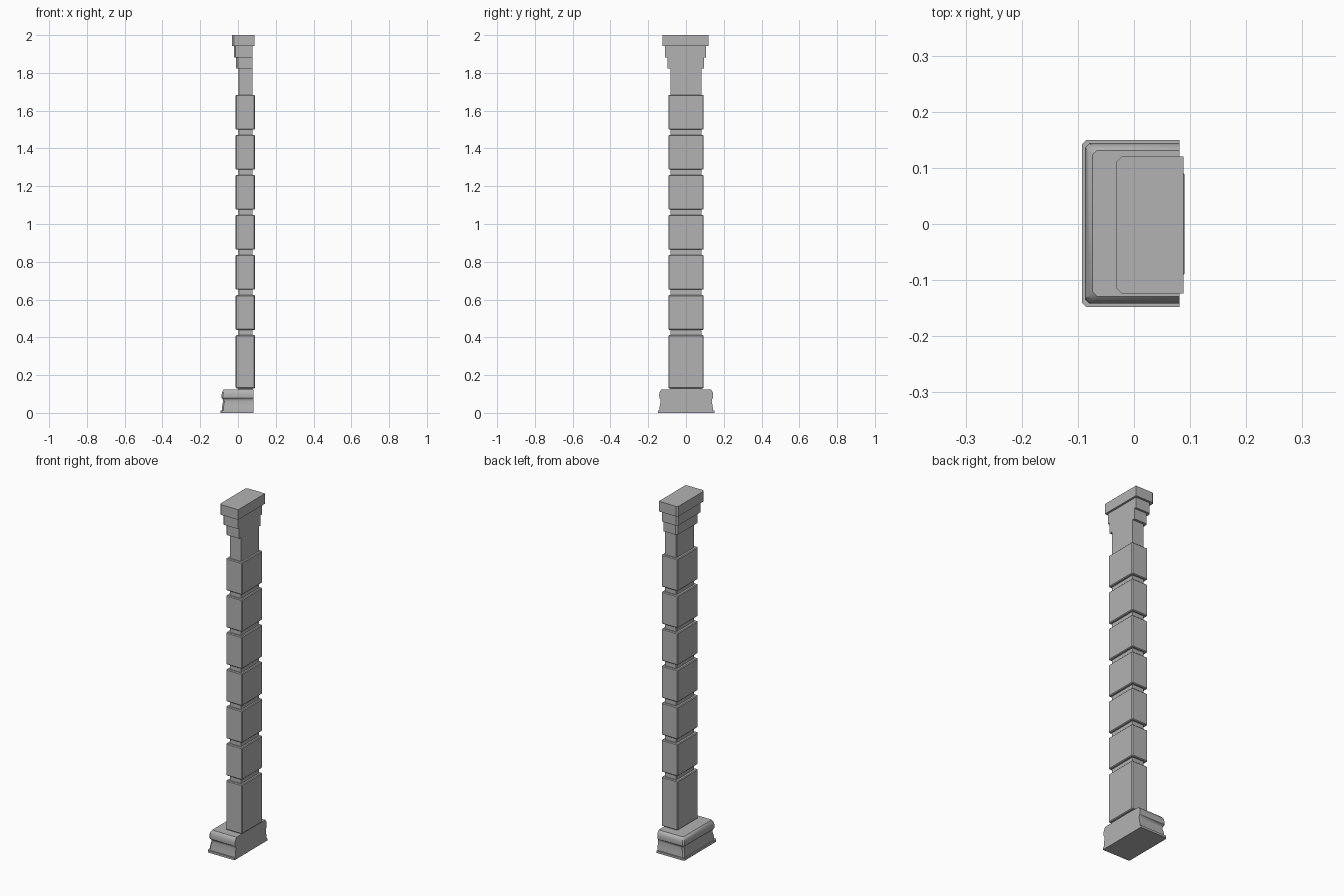
import bpy, bmesh, math

cube = bpy.data.objects.get("Cube")
if cube:
    bpy.data.objects.remove(cube, do_unlink=True)

stone = bpy.data.materials.new("grey stone")
stone.use_nodes = True
grey = (0.45, 0.45, 0.45, 1)
stone.diffuse_color = grey
stone.node_tree.nodes["Principled BSDF"].inputs["Base Color"].default_value = grey


def plan(x0, x1, half, cut, yc):
    """Rectangle with its two -x corners cut off."""
    pts = [(x1, -half), (x1, half), (x0 + cut, half), (x0, half - cut),
           (x0, cut - half), (x0 + cut, -half)]
    return [(x, y + yc) for x, y in pts]


def loft(name, sections, yc=0.0, smooth=False):
    """Stack of (z, x0, x1, half_width, corner_cut) sections, capped at both ends."""
    bm = bmesh.new()
    rings = [[bm.verts.new((x, y, z)) for x, y in plan(x0, x1, half, cut, yc)]
             for z, x0, x1, half, cut in sections]
    for low, high in zip(rings, rings[1:]):
        for i in range(len(low)):
            j = (i + 1) % len(low)
            bm.faces.new((low[i], low[j], high[j], high[i]))
    bm.faces.new(rings[0][::-1])
    bm.faces.new(rings[-1])
    bmesh.ops.recalc_face_normals(bm, faces=bm.faces)
    return finish(name, bm, smooth)


def finish(name, bm, smooth=False):
    mesh = bpy.data.meshes.new(name)
    bm.to_mesh(mesh)
    bm.free()
    mesh.materials.append(stone)
    ob = bpy.data.objects.new(name, mesh)
    bpy.context.collection.objects.link(ob)
    if smooth:
        bpy.ops.object.select_all(action="DESELECT")
        ob.select_set(True)
        bpy.context.view_layer.objects.active = ob
        bpy.ops.object.shade_smooth_by_angle(angle=math.radians(35))
    return ob


def block(name, z0, z1):
    """Shaft block with slightly softened edges."""
    bm = bmesh.new()
    bmesh.ops.create_cube(bm, size=1)
    bmesh.ops.scale(bm, vec=(0.102, 0.186, z1 - z0), verts=bm.verts)
    bmesh.ops.translate(bm, vec=(0.039, 0, (z0 + z1) / 2), verts=bm.verts)
    bmesh.ops.bevel(bm, geom=bm.edges[:], offset=0.004, segments=1, affect="EDGES")
    return finish(name, bm)


# Moulded base: flat fillet, sloping plinth, rounded roll; flush on the +x side
base_profile = [(0, 0), (0.012, 0), (0.012, 0.007), (0.03, 0.008), (0.062, 0.014),
                (0.072, 0.012), (0.078, 0.007), (0.095, 0.006), (0.108, 0.008),
                (0.118, 0.013), (0.125, 0.019)]
loft("base", [(z, d - 0.093, 0.081, 0.149 - d, 0.008) for z, d in base_profile],
     yc=0.001, smooth=True)

# Shaft core running behind the blocks
loft("shaft_core", [(z, 0.003, 0.077, 0.081, 0.003) for z in (0.12, 1.83)])

# Tall bottom block and six equal blocks
block("bottom_block", 0.13, 0.412)
for i in range(6):
    z = 0.44 + i * 0.212
    block(f"shaft_block_{i + 1}", z, z + 0.184)

# Stepped capital, flush with the shaft on the +x side
tiers = [("capital_lower_step", 1.822, 1.882, -0.010, 0.077, 0.097),
         ("capital_upper_step", 1.882, 1.944, -0.021, 0.077, 0.109),
         ("capital_slab", 1.942, 2.0, -0.031, 0.088, 0.122)]
for name, z0, z1, x0, x1, half in tiers:
    loft(name, [(z, x0, x1, half, 0.009) for z in (z0, z1)], yc=-0.002)
